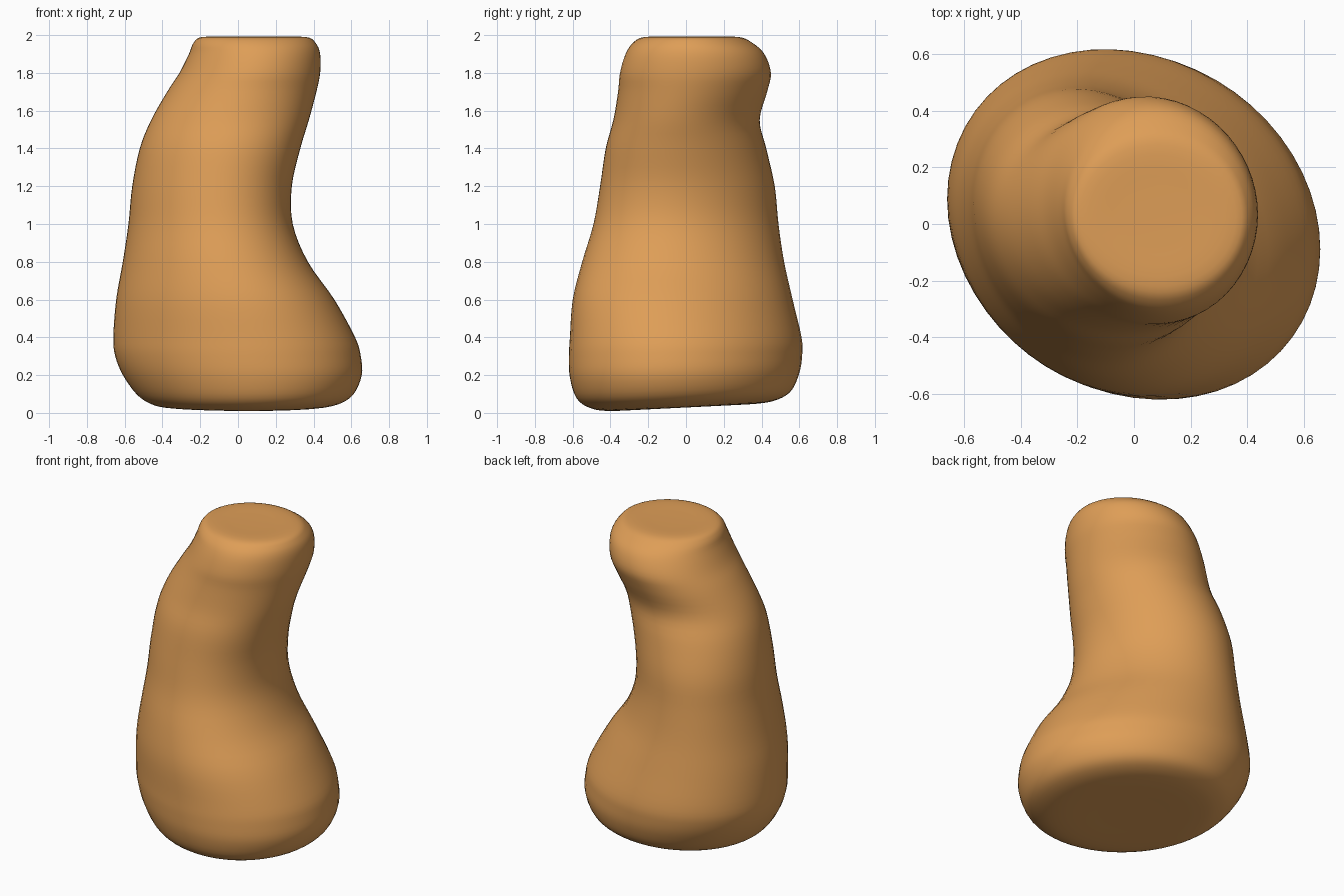
import bpy, bmesh, math

if "Cube" in bpy.data.objects:
    bpy.data.objects.remove(bpy.data.objects["Cube"])

# Cross-sections: height, left x, right x, front y, back y
SECTIONS = [
    (0.03, -0.15, 0.17, -0.17, 0.15),
    (0.03, -0.38, 0.40, -0.40, 0.38),
    (0.05, -0.47, 0.53, -0.51, 0.49),
    (0.10, -0.54, 0.61, -0.58, 0.56),
    (0.20, -0.61, 0.655, -0.615, 0.60),
    (0.30, -0.65, 0.65, -0.62, 0.615),
    (0.40, -0.66, 0.62, -0.615, 0.612),
    (0.60, -0.645, 0.51, -0.60, 0.565),
    (0.80, -0.61, 0.37, -0.55, 0.52),
    (1.00, -0.58, 0.29, -0.49, 0.49),
    (1.20, -0.56, 0.285, -0.455, 0.47),
    (1.40, -0.52, 0.33, -0.425, 0.425),
    (1.55, -0.46, 0.375, -0.385, 0.39),
    (1.70, -0.375, 0.415, -0.36, 0.43),
    (1.80, -0.31, 0.435, -0.35, 0.45),
    (1.90, -0.26, 0.435, -0.32, 0.415),
    (1.96, -0.235, 0.41, -0.28, 0.35),
    (1.99, -0.19, 0.36, -0.22, 0.28),
    (1.99, -0.05, 0.20, -0.08, 0.14),
]
SIDES, STEPS = 56, 4


def spline(p0, p1, p2, p3, t):
    return [0.5 * (2 * b + (c - a) * t + (2 * a - 5 * b + 4 * c - d) * t * t
                   + (3 * b - a - 3 * c + d) * t ** 3)
            for a, b, c, d in zip(p0, p1, p2, p3)]


# Smoothly interpolated sections
rows = []
for i in range(len(SECTIONS) - 1):
    pts = [SECTIONS[min(max(i + k, 0), len(SECTIONS) - 1)] for k in (-1, 0, 1, 2)]
    rows += [spline(*pts, s / STEPS) for s in range(STEPS)]
rows.append(list(SECTIONS[-1]))

# Loft the bent body
bm = bmesh.new()
rings = []
for z, x0, x1, y0, y1 in rows:
    skew = 0.12 + 0.08 * math.sin(math.pi * min(z / 2, 1)) - 0.05 * z
    tilt = 0.055 * max(0, 1 - z / 0.3)          # underside rises to the back
    ring = []
    for k in range(SIDES):
        a = 2 * math.pi * k / SIDES
        x = (x0 + x1) / 2 + (x1 - x0) / 2 * math.cos(a)
        y = (y0 + y1) / 2 + (y1 - y0) / 2 * math.sin(a - skew)
        ring.append(bm.verts.new((x, y, z + tilt * y)))
    rings.append(ring)
for lo, hi in zip(rings, rings[1:]):
    for k in range(SIDES):
        n = (k + 1) % SIDES
        bm.faces.new((lo[k], lo[n], hi[n], hi[k]))
bm.faces.new(rings[0][::-1])
bm.faces.new(rings[-1])
bmesh.ops.recalc_face_normals(bm, faces=bm.faces)
for f in bm.faces:
    f.smooth = True

mesh = bpy.data.meshes.new("body")
bm.to_mesh(mesh)
bm.free()
mat = bpy.data.materials.new("warm tan")
mat.diffuse_color = (0.73, 0.34, 0.095, 1)
mat.use_nodes = True
mat.node_tree.nodes["Principled BSDF"].inputs["Base Color"].default_value = mat.diffuse_color
mesh.materials.append(mat)
body = bpy.data.objects.new("body", mesh)
bpy.context.collection.objects.link(body)
